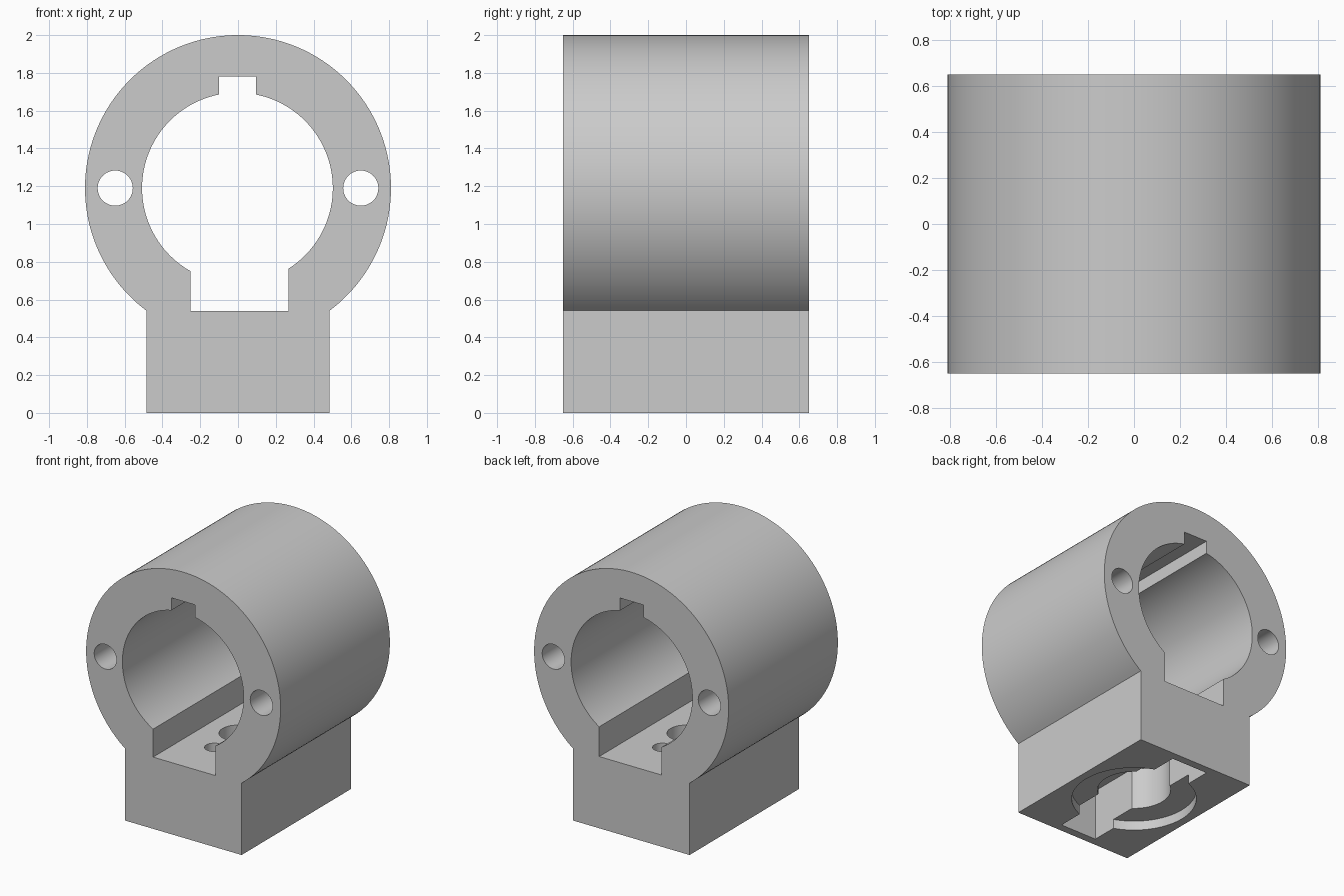
import bpy, bmesh, math

if "Cube" in bpy.data.objects:
    bpy.data.objects.remove(bpy.data.objects["Cube"])

CZ = 1.19      # bore axis height
HALF = 0.65    # half of the body length

grey = bpy.data.materials.new("plain grey")
grey.diffuse_color = (0.6, 0.6, 0.6, 1)
grey.use_nodes = True
grey.node_tree.nodes["Principled BSDF"].inputs["Base Color"].default_value = grey.diffuse_color


def prism(name, pts, axis, lo, hi):
    """Extrude a closed profile; axis 'y' uses (x, z) points, axis 'z' uses (x, y)."""
    bm = bmesh.new()
    def put(p, d):
        return bm.verts.new((p[0], d, p[1]) if axis == 'y' else (p[0], p[1], d))
    a = [put(p, lo) for p in pts]
    b = [put(p, hi) for p in pts]
    n = len(pts)
    bm.faces.new(a)
    bm.faces.new(b[::-1])
    for i in range(n):
        bm.faces.new((a[i], b[i], b[(i + 1) % n], a[(i + 1) % n]))
    bmesh.ops.recalc_face_normals(bm, faces=bm.faces)
    me = bpy.data.meshes.new(name)
    bm.to_mesh(me)
    bm.free()
    ob = bpy.data.objects.new(name, me)
    bpy.context.collection.objects.link(ob)
    return ob


def arc(cx, cy, r, a0=0.0, a1=2 * math.pi, n=96, closed=True):
    m = n if closed else n - 1
    return [(cx + r * math.cos(a0 + (a1 - a0) * i / m),
             cy + r * math.sin(a0 + (a1 - a0) * i / m)) for i in range(n)]


def rect(x0, x1, y0, y1):
    return [(x0, y0), (x1, y0), (x1, y1), (x0, y1)]


# Housing: round sleeve merging into a square foot
R, W = 0.81, 0.485
a = math.asin(W / R)
profile = arc(0, CZ, R, a - math.pi / 2, 1.5 * math.pi - a, 129, False)
body = prism("clamp_housing", profile + [(-W, 0), (W, 0)], 'y', -HALF, HALF)
body.data.materials.append(grey)

L = HALF + 0.1
cutters = [
    # Lengthwise cuts: bore, keyway, flat channel, side rod holes
    prism("bore_cutter", arc(-0.003, CZ, 0.505, n=128), 'y', -L, L),
    prism("keyway_cutter", rect(-0.1, 0.095, 1.5, 1.78), 'y', -L, L),
    prism("channel_cutter", rect(-0.252, 0.268, 0.54, 1.1), 'y', -L, L),
    # Underside pocket: shallow disc, long slot, deep hub
    prism("disc_cutter", arc(0, 0, 0.425), 'z', -0.1, 0.07),
    prism("slot_cutter", rect(-0.15, 0.15, -0.59, 0.59), 'z', -0.15, 0.38),
    prism("hub_cutter", arc(0, 0, 0.25, n=72), 'z', -0.2, 0.38),
    # Screw holes through the channel floor
    prism("centre_screw_cutter", arc(0, 0, 0.13, n=48), 'z', 0.2, 0.7),
]
for s in (-1, 1):
    cutters.append(prism("rod_hole_cutter", arc(s * 0.65, CZ, 0.093, n=48), 'y', -L, L))
    cutters.append(prism("screw_cutter", arc(0, s * 0.28, 0.068, n=32), 'z', 0.25, 0.65))

bpy.context.view_layer.objects.active = body
for c in cutters:
    mod = body.modifiers.new(c.name, 'BOOLEAN')
    mod.operation = 'DIFFERENCE'
    mod.solver = 'EXACT'
    mod.object = c
    bpy.ops.object.modifier_apply(modifier=mod.name)
    bpy.data.objects.remove(c)

# Smooth curved walls, crisp edges
body.select_set(True)
bpy.ops.object.shade_smooth_by_angle(angle=math.radians(30))
